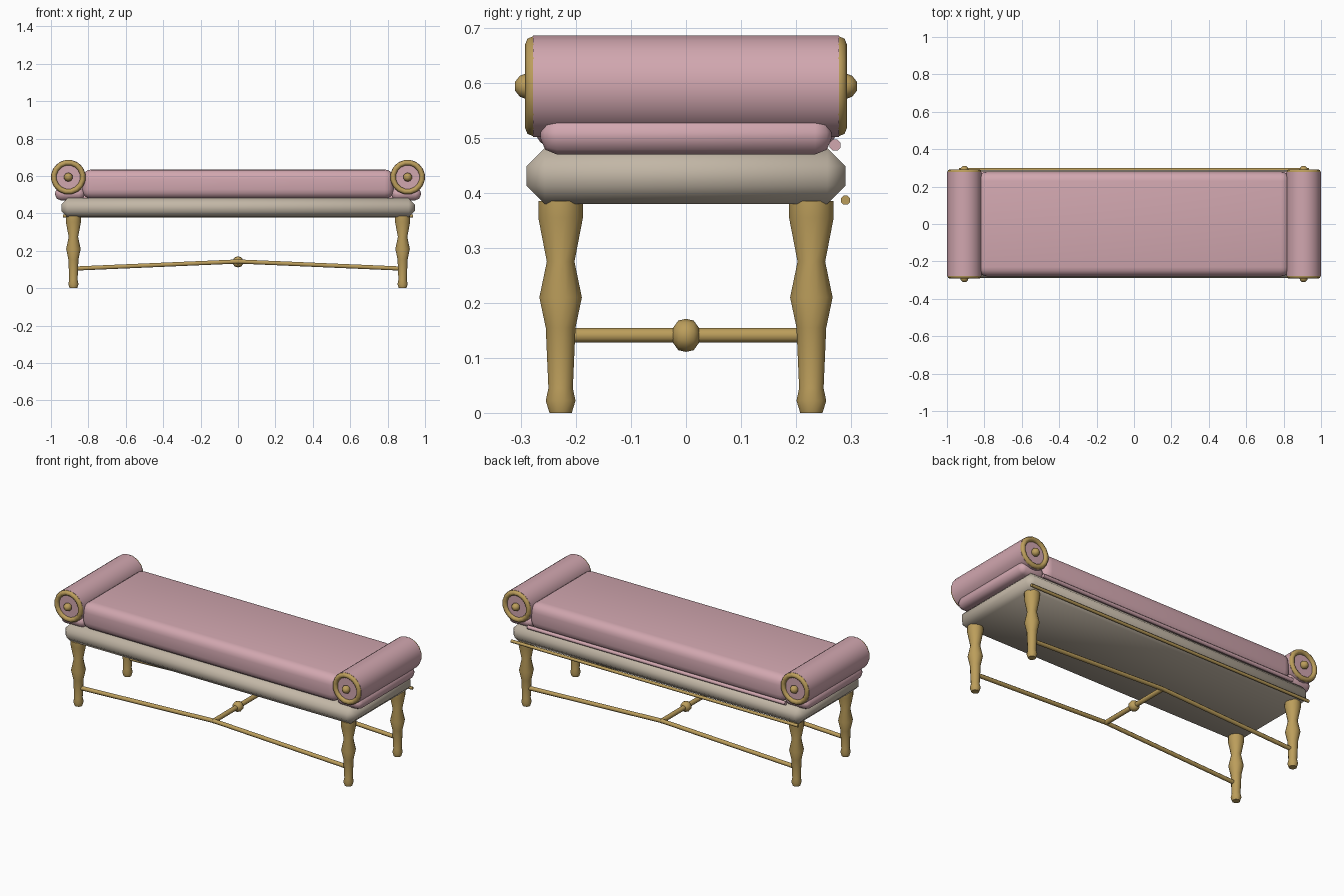
import bpy, bmesh, math
from mathutils import Vector

if "Cube" in bpy.data.objects:
    bpy.data.objects.remove(bpy.data.objects["Cube"])


def material(name, rgb):
    m = bpy.data.materials.new(name)
    m.diffuse_color = (*rgb, 1)
    m.use_nodes = True
    m.node_tree.nodes["Principled BSDF"].inputs["Base Color"].default_value = m.diffuse_color
    return m


PINK = material("dusty pink fabric", (0.64, 0.385, 0.43))
GOLD = material("antique gold", (0.50, 0.34, 0.105))
BEIGE = material("beige fabric", (0.54, 0.47, 0.38))


def finish(bm, name, mat, angle=50):
    bmesh.ops.recalc_face_normals(bm, faces=bm.faces)
    me = bpy.data.meshes.new(name)
    bm.to_mesh(me)
    bm.free()
    me.materials.append(mat)
    ob = bpy.data.objects.new(name, me)
    bpy.context.collection.objects.link(ob)
    bpy.ops.object.select_all(action='DESELECT')
    ob.select_set(True)
    bpy.context.view_layer.objects.active = ob
    bpy.ops.object.shade_smooth_by_angle(angle=math.radians(angle))
    return ob


def padded_box(name, lo, hi, bevel, segs, mat):
    bm = bmesh.new()
    bmesh.ops.create_cube(bm, size=1)
    for v in bm.verts:
        v.co = Vector([(a + b) / 2 + c * (b - a) for a, b, c in zip(lo, hi, v.co)])
    bmesh.ops.bevel(bm, geom=bm.edges[:], offset=bevel, segments=segs,
                    profile=0.5, affect='EDGES')
    return finish(bm, name, mat, 60)


def lathe(name, profile, loc, axis, sides, mat, closed=False, angle=50):
    """Spin (radius, height) points around an axis; closed makes a ring."""
    bm = bmesh.new()
    q = Vector((0, 0, 1)).rotation_difference(Vector(axis))
    rings = []
    for r, h in profile:
        ring = []
        for i in range(sides):
            a = 2 * math.pi * (i + 0.5) / sides
            p = Vector((r * math.cos(a), r * math.sin(a), h))
            ring.append(bm.verts.new(Vector(loc) + q @ p))
        rings.append(ring)
    pairs = list(zip(rings, rings[1:]))
    if closed:
        pairs.append((rings[-1], rings[0]))
    else:
        bm.faces.new(rings[0])
        bm.faces.new(rings[-1])
    for a, b in pairs:
        for i in range(sides):
            j = (i + 1) % sides
            bm.faces.new((a[i], a[j], b[j], b[i]))
    return finish(bm, name, mat, angle)


def rod(name, a, b, r, sides, mat):
    d = Vector(b) - Vector(a)
    return lathe(name, [(r, 0), (r, d.length)], a, d.normalized(), sides, mat)


# Upholstered base and mattress
padded_box("seat_base", (-0.945, -0.29, 0.38), (0.945, 0.29, 0.482), 0.033, 1, BEIGE)
padded_box("mattress", (-0.835, -0.28, 0.478), (0.835, 0.28, 0.635), 0.05, 4, PINK)

# Turned legs
LEG = [(0.021, 0), (0.028, 0.022), (0.023, 0.045), (0.028, 0.155), (0.040, 0.21),
       (0.026, 0.275), (0.042, 0.355), (0.042, 0.385)]
for sx, xn in ((-1, "left"), (1, "right")):
    for sy, yn in ((-1, "front"), (1, "back")):
        lathe(f"{yn}_{xn}_leg", LEG, (sx * 0.88, sy * 0.228, 0), (0, 0, 1), 12, GOLD)
        # Half of the long stretcher, rising to the middle
        rod(f"{yn}_{xn}_stretcher", (sx * 0.88, sy * 0.228, 0.105),
            (0, sy * 0.228, 0.143), 0.012, 8, GOLD)

# Cross stretcher with centre ball
rod("cross_stretcher", (0, -0.228, 0.141), (0, 0.228, 0.141), 0.014, 8, GOLD)
lathe("stretcher_ball", [(0.013, -0.024), (0.027, -0.014), (0.030, 0),
                         (0.027, 0.014), (0.013, 0.024)],
      (0, 0, 0.141), (0, 1, 0), 10, GOLD)

# Bolster ends
for sx, xn in ((-1, "left"), (1, "right")):
    cx, cz = sx * 0.907, 0.594
    xs = sorted((sx * 0.82, sx * 0.978))
    padded_box(f"{xn}_end_cushion", (xs[0], -0.265, 0.47), (xs[1], 0.265, 0.54),
               0.03, 2, PINK)
    lathe(f"{xn}_bolster", [(0.093, -0.278), (0.093, 0.278)], (cx, 0, cz),
          (0, 1, 0), 20, PINK)
    for sy, yn in ((-1, "front"), (1, "back")):
        ring = [(0.078 + 0.0145 * math.cos(k * math.pi / 4),
                 0.0145 * math.sin(k * math.pi / 4)) for k in range(8)]
        lathe(f"{yn}_{xn}_bolster_ring", ring, (cx, sy * 0.278, cz), (0, sy, 0),
              16, GOLD, closed=True)
        lathe(f"{yn}_{xn}_bolster_knob",
              [(0.017, -0.016), (0.024, 0), (0.019, 0.013), (0.008, 0.022)],
              (cx, sy * 0.289, cz), (0, sy, 0), 10, GOLD)

# Trim along the back edge
rod("back_gold_trim", (-0.935, 0.29, 0.387), (0.935, 0.29, 0.387), 0.009, 8, GOLD)
rod("back_pink_piping", (-0.84, 0.271, 0.487), (0.84, 0.271, 0.487), 0.011, 8, PINK)
